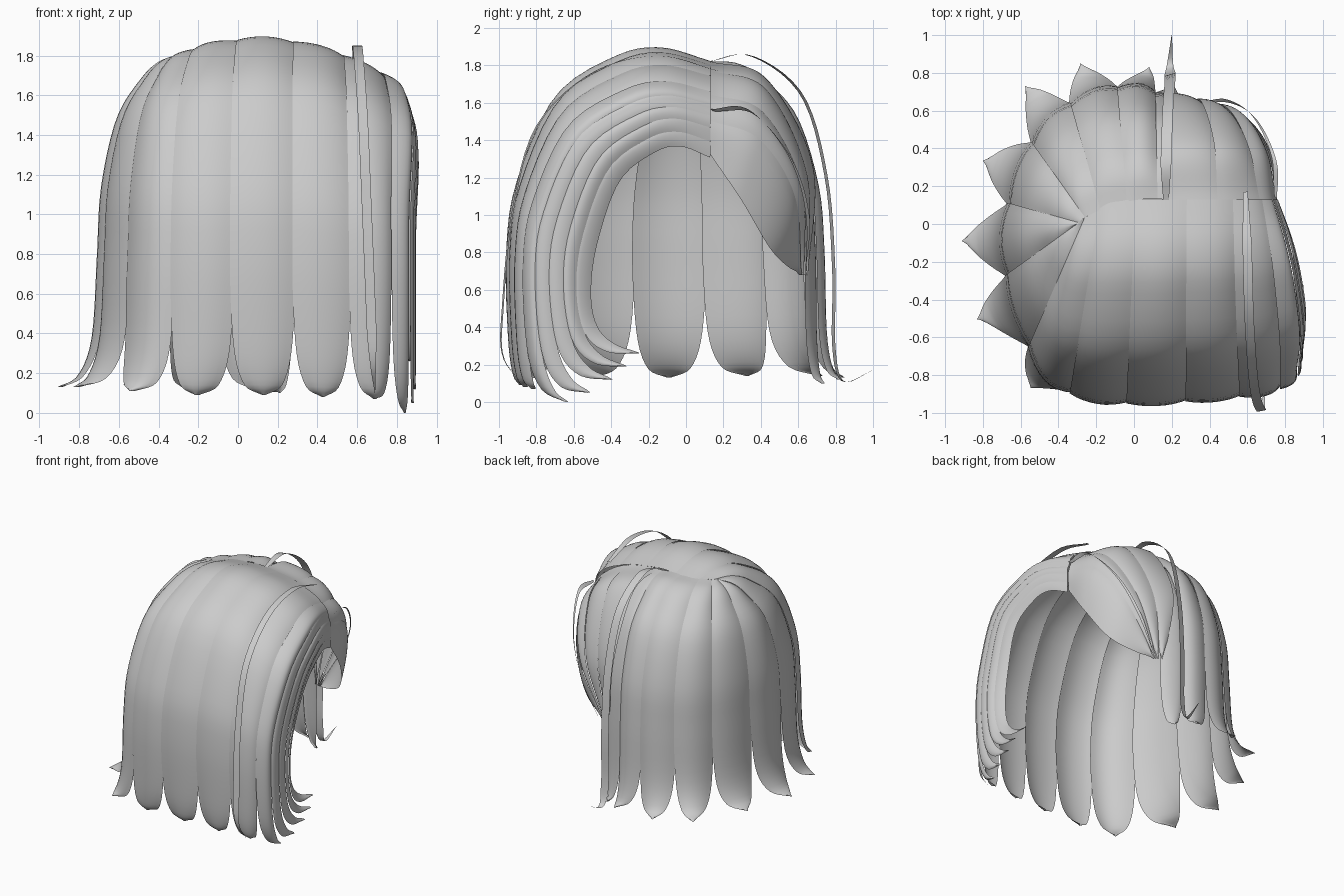
import bpy, math
from mathutils import Vector

cube = bpy.data.objects.get("Cube")
if cube:
    bpy.data.objects.remove(cube)

grey = bpy.data.materials.new("hair_grey")
grey.use_nodes = True
colour = (0.6, 0.6, 0.6, 1)
grey.diffuse_color = colour
grey.node_tree.nodes["Principled BSDF"].inputs["Base Color"].default_value = colour

CORE = Vector((0.1, -0.1, 0.7))


def spline(points, t):
    """Smooth curve through points, t counted in points, extended past both ends."""
    pts = list(points)
    for _ in range(2):
        pts = [2 * pts[0] - pts[1]] + pts + [2 * pts[-1] - pts[-2]]
    t += 2
    i = min(max(int(math.floor(t)), 1), len(pts) - 3)
    f = t - i
    a, b, c, d = pts[i - 1:i + 3]
    return b + 0.5 * f * (c - a + f * (2 * a - 5 * b + 4 * c - d + f * (3 * (b - c) + d - a)))


def strand_guide(bow, rx, ry, rz, fx, fy, tip, rise, cx, cy):
    """Path from the parting, over the crown, down to a curled tip."""
    root, foot, curl = Vector((rx, ry, 0)), Vector((fx, fy, 0)), Vector((cx, cy, 0))
    crown = [(0, 1, 0), (.24, .98, .7), (.46, .93, 1), (.76, .82, .9), (.95, .63, .15), (1, .44, 0)]
    path = [root.lerp(foot, f) + Vector((bow * r, 0, rz * h + rise * r)) for f, h, r in crown]
    drop = path[-1].z - tip
    for share, up in ((.13, .38), (.48, .09), (1, 0)):
        path.append(foot + curl * share + Vector((0, 0, tip + drop * up)))
    return path


def sheet(name, rows):
    cols = len(rows[0])
    verts = [p for row in rows for p in row]
    faces = [(r * cols + c, r * cols + c + 1, (r + 1) * cols + c + 1, (r + 1) * cols + c)
             for r in range(len(rows) - 1) for c in range(cols - 1)]
    mesh = bpy.data.meshes.new(name)
    mesh.from_pydata(verts, [], faces)
    mesh.materials.append(grey)
    obj = bpy.data.objects.new(name, mesh)
    bpy.context.collection.objects.link(obj)
    bpy.ops.object.select_all(action="DESELECT")
    obj.select_set(True)
    bpy.context.view_layer.objects.active = obj
    bpy.ops.object.shade_smooth_by_angle(angle=math.radians(40))


def lock(name, guides, centre, taper_from, bulge, steps=36, cols=8):
    """Curved sheet between neighbouring guides, narrowing to the tip."""
    rows = []
    last = len(guides[0]) - 1
    for k in range(steps + 1):
        t = k / steps
        s = max(0, (t - taper_from) / (1 - taper_from))
        half = 0.53 * max(0.04, (1 - s ** 1.9) ** 0.8)
        cross = [spline(g, t * last) for g in guides]
        row = []
        for j in range(cols + 1):
            v = 2 * j / cols - 1
            p = spline(cross, centre + v * half)
            out = p - CORE
            out.z = max(out.z, 0) * 0.8
            row.append(p + out.normalized() * (bulge * (0.5 - v * v) + 0.005 * v) * min(1, 0.2 + 3 * t))
        rows.append(row)
    sheet(name, rows)


def ribbon(name, points, width, across):
    """Loose thin strand, pointed at the tip."""
    path = [Vector(p) for p in points]
    side = Vector(across).normalized()
    rows = []
    for k in range(41):
        t = k / 40
        p = spline(path, t * (len(path) - 1))
        w = width * min(1, 0.5 + 4 * t, 0.04 + 4 * (1 - t)) / 2
        rows.append([p - side * w, p, p + side * w])
    sheet(name, rows)


# Locks from the face edge, round the long side and the back, to the far side.
# Root x y z, foot x y, tip height, crown rise, curl x y
face_side = [
    (.76, .13, 1.35, .86, -.55, .26, .12, 0, .30),
    (.76, .13, 1.43, .89, -.62, .19, .11, 0, .30),
    (.76, .13, 1.50, .89, -.69, .12, .11, 0, .29),
    (.74, .13, 1.56, .88, -.77, .05, .11, 0, .25),
    (.72, .13, 1.62, .84, -.84, .00, .12, 0, .20),
]
long_side = [
    (.62, .13, 1.70, .69, -.90, .07, .13, 0, .08),
    (.42, .13, 1.78, .43, -.93, .08, .14, 0, .07),
    (.15, .13, 1.82, .13, -.95, .09, .15, 0, .07),
    (-.10, .12, 1.81, -.19, -.94, .09, .13, -.02, .06),
    (-.23, .05, 1.80, -.46, -.82, .11, .07, -.08, -.04),
]
back = [
    (-.28, .02, 1.80, -.63, -.47, .13, .02, -.19, -.03),
    (-.30, .00, 1.80, -.70, -.09, .13, .00, -.20, 0),
    (-.28, .02, 1.80, -.62, .28, .14, .00, -.17, .05),
    (-.23, .05, 1.80, -.46, .55, .14, .01, -.11, .17),
]
far_side = [
    (-.12, .10, 1.81, -.22, .70, .13, .02, -.06, .14),
    (.04, .13, 1.82, .02, .73, .12, .03, .06, .09),
    (.20, .13, 1.81, .19, .67, .10, .00, .02, .06),
]
groups = (("face_lock", face_side, .62, .012, .05), ("long_side_lock", long_side, .63, .022, 0),
          ("back_lock", back, .6, .022, 0), ("far_side_lock", far_side, .63, .022, 0))
guides = [strand_guide(bow, *row) for _, rows, _, _, bow in groups for row in rows]
index = 0
for name, rows, taper_from, bulge, _ in groups:
    for n in range(len(rows)):
        lock(f"{name}_{n + 1}", guides, index, taper_from, bulge)
        index += 1

# Swept fringe gathered towards one point
fringe_paths = [
    ((.75, .13, 1.33), (.74, .30, 1.10), (.61, .47, .82), (.32, .61, .68)),
    ((.75, .13, 1.50), (.71, .39, 1.40), (.57, .58, 1.10), (.31, .62, .68)),
    ((.67, .13, 1.64), (.61, .41, 1.55), (.49, .62, 1.16), (.30, .63, .68)),
    ((.45, .13, 1.77), (.43, .43, 1.67), (.36, .65, 1.21), (.28, .64, .68)),
    ((.17, .13, 1.82), (.19, .43, 1.73), (.19, .68, 1.26), (.25, .65, .68)),
]
fringe = [[Vector(p) for p in path] for path in fringe_paths]
for n in range(len(fringe) - 1):
    lock(f"fringe_lock_{n + 1}", fringe, n + 0.5, 0.9, 0.014)

# Loose strands
ribbon("far_loose_strand", [(.17, .12, 1.82), (.17, .35, 1.85), (.18, .62, 1.64), (.19, .75, 1.2),
                            (.19, .79, .7), (.19, .79, .3), (.19, .84, .11), (.2, 1.0, .17)],
       .06, (1, .3, 0))
ribbon("long_side_loose_strand", [(.59, .17, 1.77), (.6, -.15, 1.85), (.61, -.5, 1.76), (.63, -.8, 1.47),
                                  (.65, -.93, 1.0), (.67, -.98, .5), (.68, -.98, .25), (.69, -.88, .1)],
       .05, (1, .2, 0))
ribbon("fringe_loose_strand", [(.75, .14, 1.56), (.74, .35, 1.55), (.64, .56, 1.3), (.5, .65, 1.0),
                               (.34, .64, .7)],
       .04, (.6, -.5, .5))
